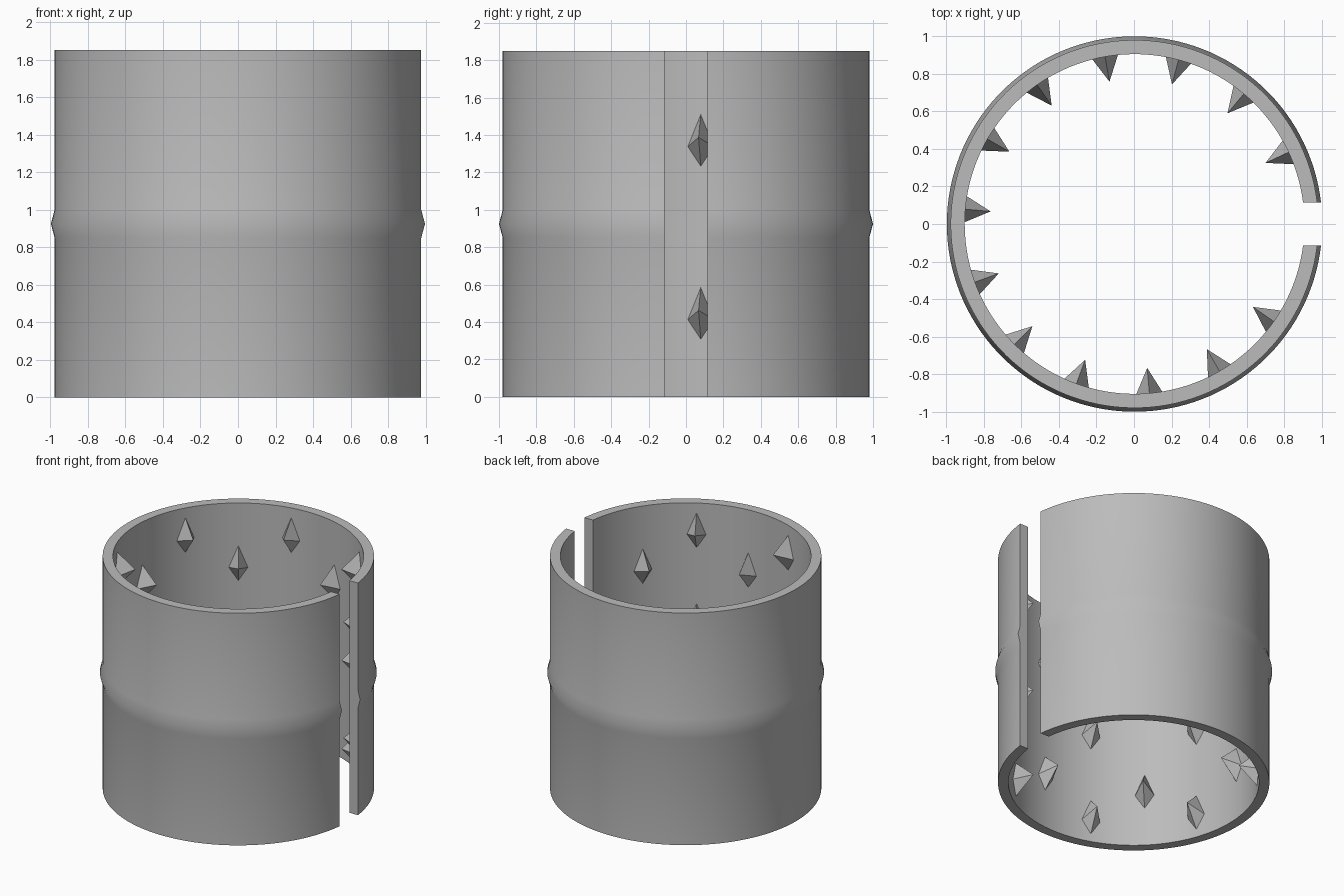
import bpy, bmesh, math

old = bpy.data.objects.get("Cube")
if old:
    bpy.data.objects.remove(old, do_unlink=True)

HEIGHT, INNER, OUTER, RIDGE = 1.85, 0.905, 0.98, 1.0
GAP, STEPS, SHIFT = 0.115, 128, 0.003

grey = bpy.data.materials.new("plain_grey")
grey.use_nodes = True
grey.diffuse_color = (0.5, 0.5, 0.5, 1)
grey.node_tree.nodes["Principled BSDF"].inputs["Base Color"].default_value = (0.5, 0.5, 0.5, 1)


def finish(bm, name):
    bmesh.ops.recalc_face_normals(bm, faces=bm.faces)
    mesh = bpy.data.meshes.new(name)
    bm.to_mesh(mesh)
    bm.free()
    mesh.materials.append(grey)
    obj = bpy.data.objects.new(name, mesh)
    obj.location.x = SHIFT
    bpy.context.collection.objects.link(obj)
    return obj


def polar(radius, angle, z):
    return (radius * math.cos(angle), radius * math.sin(angle), z)


# Split sleeve: wall profile swept round, with parallel-sided slot at +x
mid = HEIGHT / 2
profile = [(INNER, 0), (OUTER, 0), (OUTER, mid - 0.075), (RIDGE, mid),
           (OUTER, mid + 0.075), (OUTER, HEIGHT), (INNER, HEIGHT)]
bm = bmesh.new()
rings = []
for i in range(STEPS + 1):
    ring = []
    for r, z in profile:
        start = math.asin(GAP / r)
        angle = start + (2 * math.pi - 2 * start) * i / STEPS
        ring.append(bm.verts.new(polar(r, angle, z)))
    rings.append(ring)
for a, b in zip(rings, rings[1:]):
    for j in range(len(profile)):
        k = (j + 1) % len(profile)
        bm.faces.new((a[j], a[k], b[k], b[j]))
bm.faces.new(rings[0])
bm.faces.new(rings[-1])
sleeve = finish(bm, "split_sleeve")
bpy.ops.object.select_all(action="DESELECT")
sleeve.select_set(True)
bpy.context.view_layer.objects.active = sleeve
bpy.ops.object.shade_smooth_by_angle(angle=math.radians(30))

# Inner spikes: kite-based pyramids in columns of two and three
bm = bmesh.new()
for column in range(13):
    angle = math.radians(25 * (column + 1))
    heights = (0.22, mid, 1.65) if column % 2 else (HEIGHT / 4, HEIGHT * 3 / 4)
    for z in heights:
        tip = bm.verts.new(polar(0.77, angle, z))
        base = [bm.verts.new(polar(INNER + 0.002, angle + side / INNER, z + dz))
                for side, dz in ((0, 0.123), (0.07, -0.05), (0, -0.157), (-0.07, -0.05))]
        for j in range(4):
            bm.faces.new((tip, base[j], base[(j + 1) % 4]))
        bm.faces.new(base)
finish(bm, "inner_spikes")
